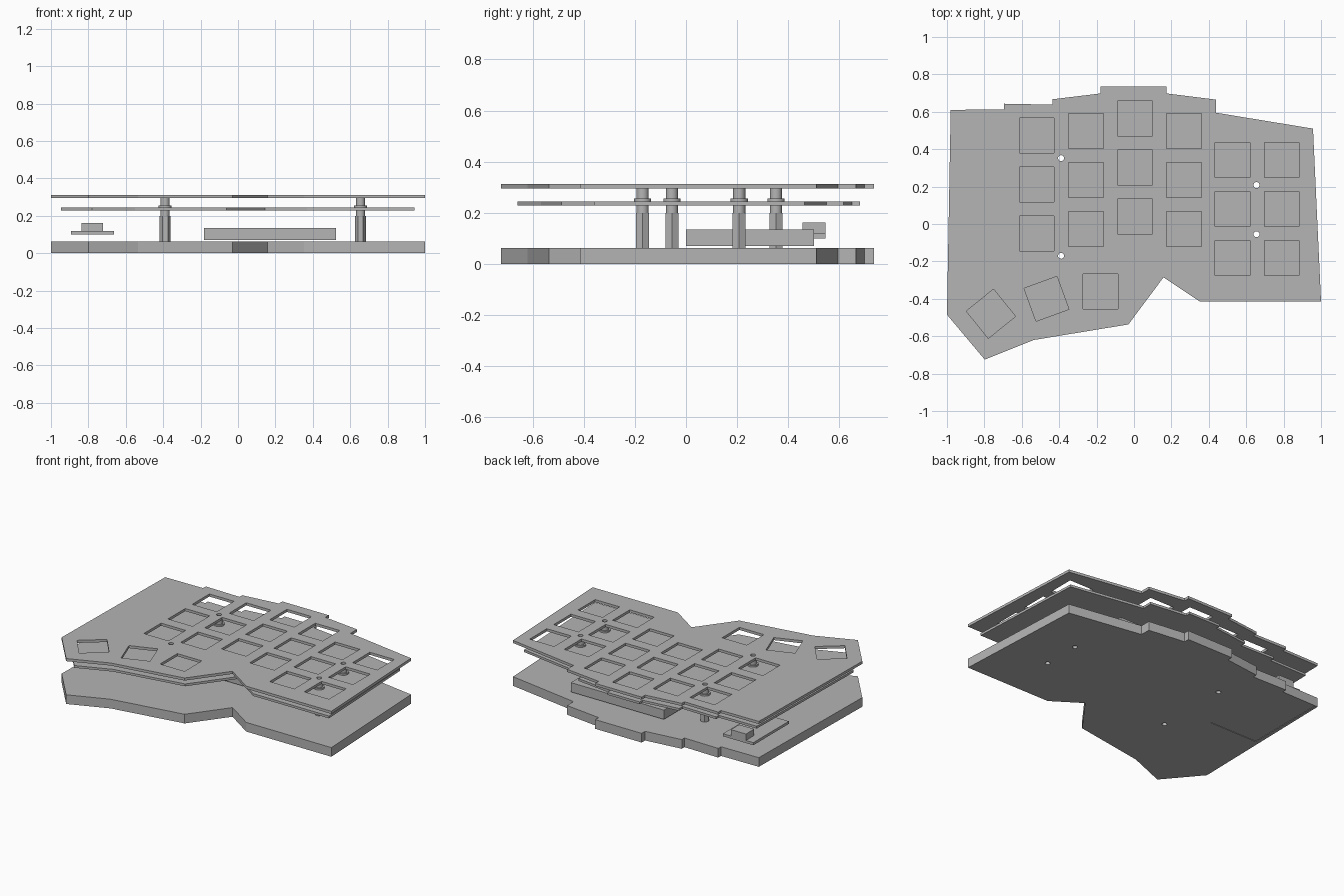
import bpy, bmesh, math
from mathutils import Vector

if "Cube" in bpy.data.objects:
    bpy.data.objects.remove(bpy.data.objects["Cube"])

grey = bpy.data.materials.new("plain grey")
grey.diffuse_color = (0.46, 0.46, 0.46, 1)
grey.use_nodes = True
grey.node_tree.nodes["Principled BSDF"].inputs["Base Color"].default_value = grey.diffuse_color


def prism(name, loops, z0, z1, smooth=False):
    """Extruded flat profile; loops after the first are holes."""
    cu = bpy.data.curves.new(name + "_profile", 'CURVE')
    cu.dimensions, cu.fill_mode = '2D', 'BOTH'
    cu.extrude = (z1 - z0) / 2
    for loop in loops:
        sp = cu.splines.new('POLY')
        sp.points.add(len(loop) - 1)
        for pt, (x, y) in zip(sp.points, loop):
            pt.co = (x, y, 0, 1)
        sp.use_cyclic_u = True
    tmp = bpy.data.objects.new(name + "_tmp", cu)
    bpy.context.collection.objects.link(tmp)
    dg = bpy.context.evaluated_depsgraph_get()
    me = bpy.data.meshes.new_from_object(tmp.evaluated_get(dg))
    bpy.data.objects.remove(tmp)
    bpy.data.curves.remove(cu)
    bm = bmesh.new()
    bm.from_mesh(me)
    bmesh.ops.remove_doubles(bm, verts=bm.verts, dist=1e-5)
    bmesh.ops.translate(bm, verts=bm.verts, vec=(0, 0, (z0 + z1) / 2))
    bmesh.ops.recalc_face_normals(bm, faces=bm.faces)
    for f in bm.faces:
        f.smooth = False
    bm.to_mesh(me)
    bm.free()
    me.name = name
    me.materials.clear()
    me.materials.append(grey)
    ob = bpy.data.objects.new(name, me)
    bpy.context.collection.objects.link(ob)
    if smooth:
        bpy.ops.object.select_all(action='DESELECT')
        ob.select_set(True)
        bpy.context.view_layer.objects.active = ob
        bpy.ops.object.shade_smooth_by_angle(angle=math.radians(35))
    return ob


def rect(x0, x1, y0, y1):
    return [(x0, y0), (x1, y0), (x1, y1), (x0, y1)]


def ring(c, r, n=24):
    return [(c[0] + r * math.cos(2 * math.pi * i / n),
             c[1] + r * math.sin(2 * math.pi * i / n)) for i in range(n)]


def square(x, y, deg=0, s=0.187):
    r = s / math.sqrt(2)
    return [(x + r * math.cos(math.radians(deg + 45 + 90 * i)),
             y + r * math.sin(math.radians(deg + 45 + 90 * i))) for i in range(4)]


def inset(loop, d):
    """Mitred inward offset of a clockwise outline."""
    pts = [Vector(p) for p in loop]
    out = []
    for i, p in enumerate(pts):
        a = (p - pts[i - 1]).normalized()
        b = (pts[(i + 1) % len(pts)] - p).normalized()
        n1, n2 = Vector((a.y, -a.x)), Vector((b.y, -b.x))
        q = p + (n1 + n2) * (d / (1 + n1.dot(n2)))
        out.append((q.x, q.y))
    return out


# Shared board outline, clockwise from the back left corner
outline = [(-0.98, 0.61), (-0.695, 0.613), (-0.695, 0.643), (-0.435, 0.638),
           (-0.435, 0.667), (-0.178, 0.698), (-0.178, 0.735), (0.175, 0.735),
           (0.175, 0.698), (0.438, 0.665), (0.438, 0.595), (0.957, 0.51),
           (1.0, -0.415), (0.353, -0.415), (0.158, -0.285), (-0.03, -0.537),
           (-0.535, -0.62), (-0.798, -0.725), (-1.0, -0.485)]
posts = [(-0.39, 0.352), (-0.39, -0.17), (0.655, 0.208), (0.655, -0.055)]
BORE = 0.016
bores = [ring(p, BORE) for p in posts]

# Switch cutouts: staggered columns of three plus a thumb fan
columns = [(-0.52, 0.21), (-0.257, 0.235), (0.005, 0.302),
           (0.267, 0.235), (0.527, 0.08), (0.79, 0.08)]
cutouts = [square(x, y + dy) for x, y in columns for dy in (-0.262, 0, 0.262)]
cutouts += [square(-0.18, -0.362), square(-0.468, -0.40, 20), square(-0.765, -0.48, 39)]

# Plates
base = prism("base_plate", [outline] + bores, 0.0, 0.063)
prism("circuit_board", [inset(outline, 0.054)] + bores, 0.228, 0.244)
prism("switch_plate", [outline] + cutouts + bores, 0.294, 0.312)

# Shallow pocket under the base
pocket = prism("pocket_cutter", [rect(-0.963, -0.60, 0.03, 0.605)], -0.01, 0.003)
pocket.hide_render = True
pocket.hide_set(True)
cut = base.modifiers.new("pocket", 'BOOLEAN')
cut.operation, cut.object, cut.solver = 'DIFFERENCE', pocket, 'EXACT'

# Hollow standoffs: hex foot, round neck, flange and upper spacer
for i, p in enumerate(posts):
    hole = ring(p, BORE)
    prism(f"standoff_hex_{i}", [ring(p, 0.029, 6), hole], 0.063, 0.20)
    prism(f"standoff_neck_{i}", [ring(p, 0.024), hole], 0.20, 0.228, True)
    prism(f"standoff_flange_{i}", [ring(p, 0.034), hole], 0.244, 0.255, True)
    prism(f"standoff_spacer_{i}", [ring(p, 0.024), hole], 0.255, 0.294, True)

# Battery, controller board and its connector
prism("battery", [rect(-0.182, 0.525, 0.0, 0.50)], 0.07, 0.134)
prism("controller_board", [rect(-0.893, -0.662, 0.16, 0.545)], 0.10, 0.118)
prism("connector", [rect(-0.837, -0.722, 0.455, 0.545)], 0.118, 0.162)
